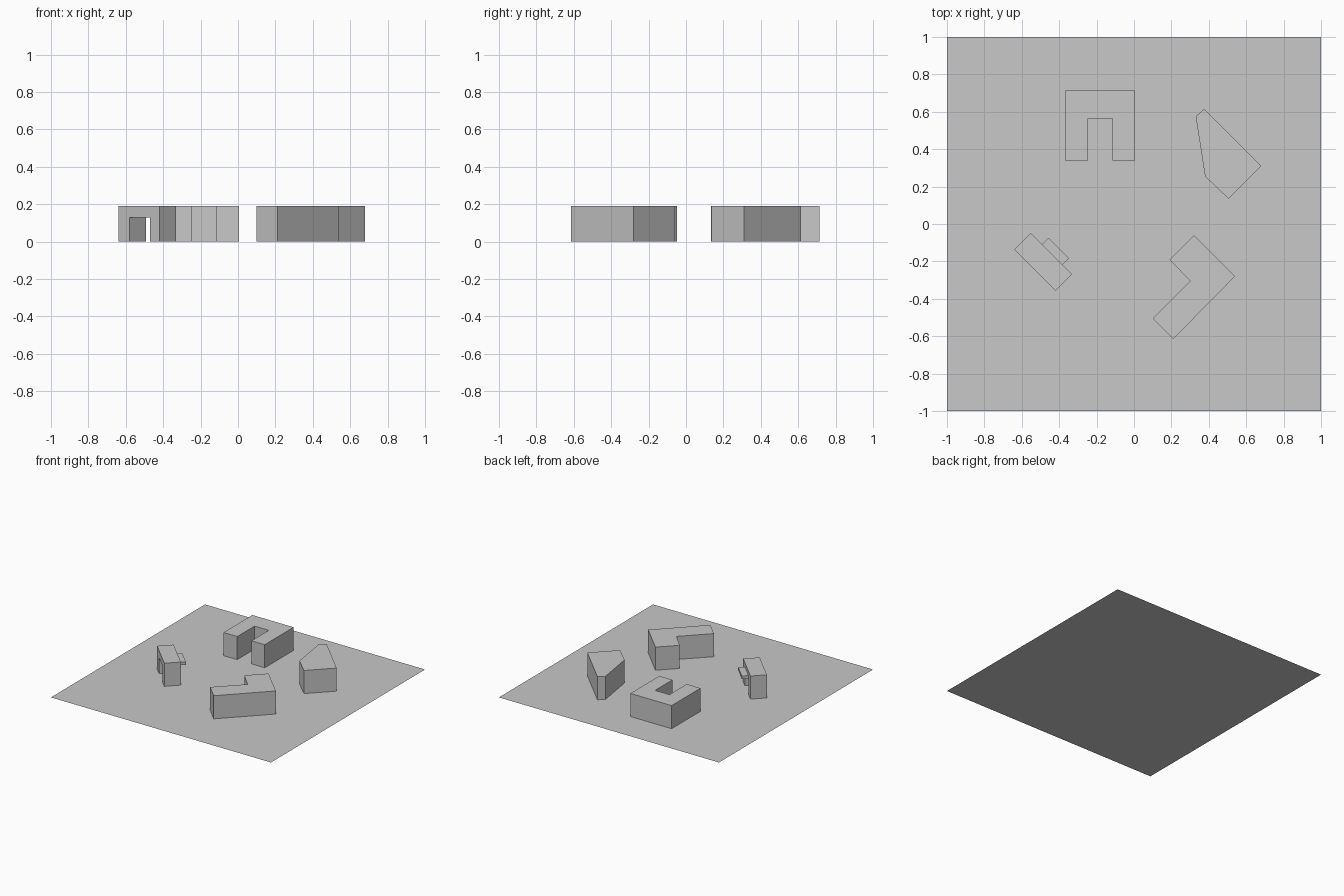
import bpy
import bmesh
from math import radians
from mathutils import Matrix, Vector

cube = bpy.data.objects.get("Cube")
if cube:
    bpy.data.objects.remove(cube, do_unlink=True)

HEIGHT = 0.19

# One plain grey for the whole massing model
grey = bpy.data.materials.new("plain grey")
grey.use_nodes = True
colour = (0.58, 0.58, 0.58, 1)
grey.diffuse_color = colour
grey.node_tree.nodes["Principled BSDF"].inputs["Base Color"].default_value = colour


def prism(name, outline, sweep=None, frame=Matrix(), capped=True):
    """Flat outline, optionally swept along a vector into a solid."""
    bm = bmesh.new()
    base = bm.faces.new([bm.verts.new(p) for p in outline])
    if sweep:
        swept = bmesh.ops.extrude_face_region(bm, geom=[base], use_keep_orig=True)
        moved = [g for g in swept["geom"] if isinstance(g, bmesh.types.BMVert)]
        bmesh.ops.translate(bm, verts=moved, vec=Vector(sweep))
        bmesh.ops.recalc_face_normals(bm, faces=bm.faces)
        if not capped:
            bmesh.ops.delete(bm, geom=[base], context="FACES_ONLY")
    mesh = bpy.data.meshes.new(name)
    bm.to_mesh(mesh)
    bm.free()
    mesh.materials.append(grey)
    obj = bpy.data.objects.new(name, mesh)
    obj.matrix_world = frame
    bpy.context.collection.objects.link(obj)
    return obj


def block(name, plan):
    """Building raised from its floor plan, open where it meets the ground."""
    return prism(name, [(x, y, 0) for x, y in plan], (0, 0, HEIGHT), capped=False)


# Ground sheet
prism("ground", [(-1, -1, 0), (1, -1, 0), (1, 1, 0), (-1, 1, 0)])

# Three buildings raised from their plans
block("courtyard_building", [
    (-0.37, 0.34), (-0.245, 0.34), (-0.245, 0.565), (-0.115, 0.565),
    (-0.115, 0.34), (0.005, 0.34), (0.005, 0.715), (-0.37, 0.715)])
block("wedge_building", [
    (0.33, 0.575), (0.38, 0.255), (0.505, 0.135), (0.68, 0.31), (0.375, 0.615)])
block("corner_building", [
    (0.10, -0.505), (0.21, -0.615), (0.54, -0.28), (0.32, -0.06),
    (0.19, -0.19), (0.30, -0.305)])

# Gateway building: elevation with a passage, swept through its depth
LENGTH, DEPTH = 0.311, 0.125
LEFT, RIGHT, HEAD = 0.085, 0.24, 0.13
frame = Matrix.Translation((-0.64, -0.137, 0)) @ Matrix.Rotation(radians(-45), 4, "Z")
elevation = [(0, 0), (LEFT, 0), (LEFT, HEAD), (RIGHT, HEAD), (RIGHT, 0),
             (LENGTH, 0), (LENGTH, HEIGHT), (0, HEIGHT)]
prism("gateway_building", [(u, 0, z) for u, z in elevation], (0, DEPTH, 0), frame)

# Canopy over the passage on the rear side
canopy = [(LEFT, HEAD), (RIGHT, HEAD), (RIGHT, 0.155), (LEFT, 0.155)]
prism("gateway_canopy", [(u, DEPTH, z) for u, z in canopy], (0, 0.05, 0), frame)
